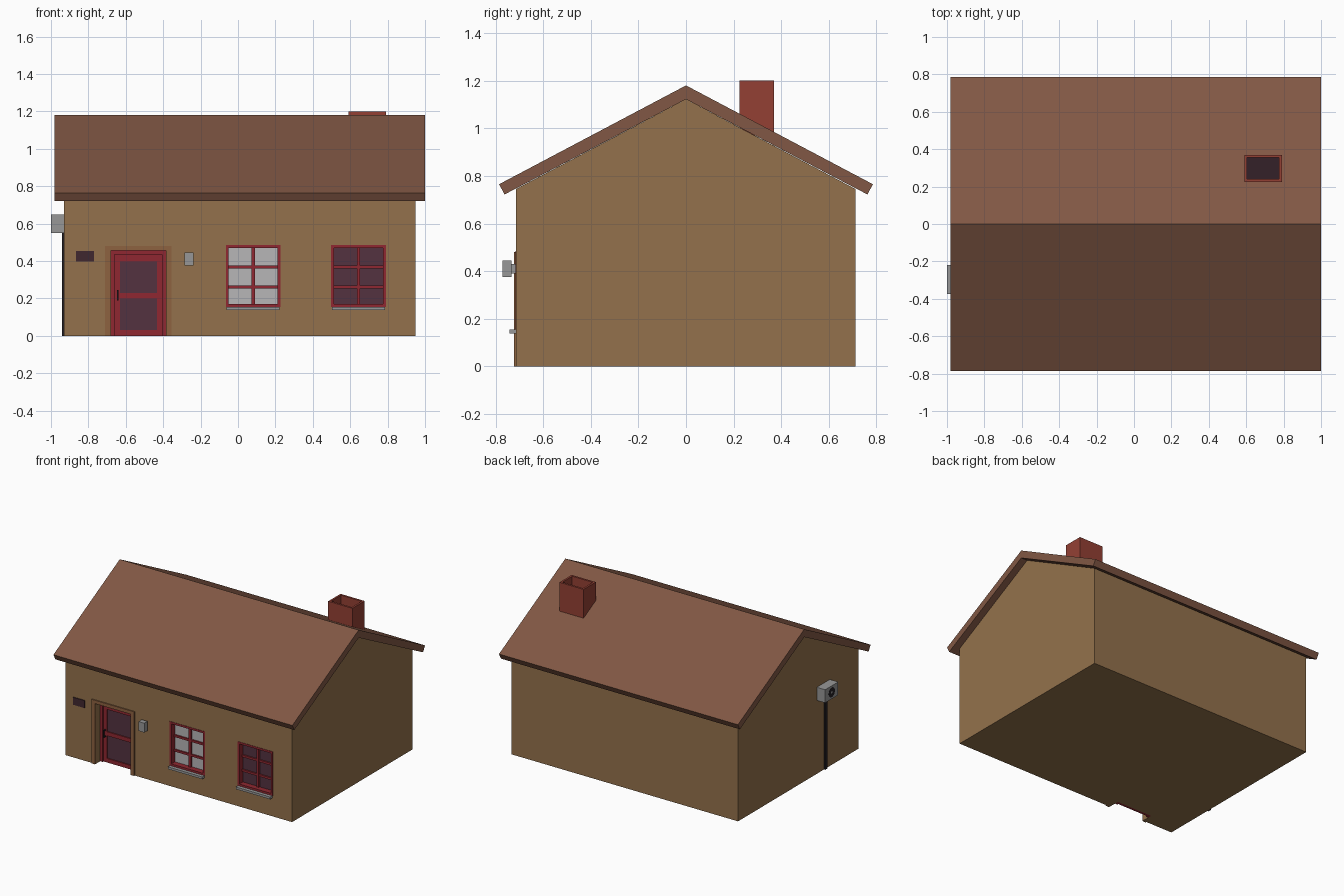
import bpy, bmesh
from mathutils import Matrix, Vector

if "Cube" in bpy.data.objects:
    bpy.data.objects.remove(bpy.data.objects["Cube"])


def material(name, rgb):
    m = bpy.data.materials.new(name)
    m.diffuse_color = [(c / 255) ** 2.2 for c in rgb] + [1]
    m.use_nodes = True
    m.node_tree.nodes["Principled BSDF"].inputs["Base Color"].default_value = m.diffuse_color
    return m


WALL = material("wall_tan", (146, 113, 77))
ROOF = material("roof_brown", (128, 88, 70))
BRICK = material("brick_red", (146, 66, 55))
RED = material("red_paint", (142, 44, 52))
WOOD = material("door_wood", (140, 98, 66))
DARK = material("dark_glass", (84, 54, 66))
PALE = material("pale_glass", (182, 180, 182))
BLACK = material("black", (40, 36, 40))
SOOT = material("soot", (55, 38, 45))
SIGN = material("sign_dark", (66, 44, 50))
GREY = material("grey", (150, 150, 150))


def finish(name, bm, mat):
    bmesh.ops.recalc_face_normals(bm, faces=bm.faces)
    me = bpy.data.meshes.new(name)
    bm.to_mesh(me)
    bm.free()
    ob = bpy.data.objects.new(name, me)
    bpy.context.collection.objects.link(ob)
    if mat:
        me.materials.append(mat)
    return ob


def boxes(name, mat, *ranges):
    """One object of boxes, each (x0, x1, y0, y1, z0, z1)."""
    bm = bmesh.new()
    for x0, x1, y0, y1, z0, z1 in ranges:
        mid = Vector(((x0 + x1) / 2, (y0 + y1) / 2, (z0 + z1) / 2))
        size = Matrix.Diagonal((x1 - x0, y1 - y0, z1 - z0, 1))
        bmesh.ops.create_cube(bm, size=1, matrix=Matrix.Translation(mid) @ size)
    return finish(name, bm, mat)


def prism(name, mat, profile, x0, x1):
    """Extrude a (y, z) profile along x."""
    bm = bmesh.new()
    f = bm.faces.new([bm.verts.new((x0, y, z)) for y, z in profile])
    ext = bmesh.ops.extrude_face_region(bm, geom=[f])["geom"]
    vs = [v for v in ext if isinstance(v, bmesh.types.BMVert)]
    bmesh.ops.translate(bm, vec=(x1 - x0, 0, 0), verts=vs)
    return finish(name, bm, mat)


def cylinder(name, mat, loc, r, depth, axis, sides=16):
    bm = bmesh.new()
    rot = Vector((0, 0, 1)).rotation_difference(Vector(axis)).to_matrix().to_4x4()
    bmesh.ops.create_cone(bm, cap_ends=True, segments=sides, radius1=r, radius2=r,
                          depth=depth, matrix=Matrix.Translation(loc) @ rot)
    return finish(name, bm, mat)


def carve(ob, *ranges):
    """Cut box-shaped openings, then discard the cutter."""
    cutter = boxes("cutter", None, *ranges)
    cutter.hide_render = True
    mod = ob.modifiers.new("openings", "BOOLEAN")
    mod.operation, mod.solver, mod.object = "DIFFERENCE", "EXACT", cutter
    bpy.context.view_layer.objects.active = ob
    bpy.ops.object.modifier_apply(modifier=mod.name)
    bpy.data.objects.remove(cutter)


FRONT = -0.714

# Gabled walls with door and window recesses
walls = prism("walls", WALL, [(FRONT, 0), (0.712, 0), (0.712, 0.745), (0, 1.122), (FRONT, 0.745)],
              -0.93, 0.948)
WINDOWS = [("left_window", -0.065, PALE), ("right_window", 0.498, DARK)]
W, Z0, Z1 = 0.292, 0.155, 0.485
carve(walls, (-0.68, -0.385, -0.9, -0.63, -0.1, 0.455),
      *[(x, x + W, -0.9, -0.665, Z0, Z1) for _, x, _ in WINDOWS])

# Roof
prism("roof", ROOF, [(0, 1.18), (0.785, 0.765), (0.762, 0.722), (0, 1.122),
                     (-0.762, 0.722), (-0.785, 0.765)], -0.98, 1.0)

# Chimney
chimney = boxes("chimney", BRICK, (0.59, 0.79, 0.225, 0.37, 0.97, 1.2))
carve(chimney, (0.605, 0.775, 0.24, 0.355, 1.1, 1.3))
boxes("chimney_flue", SOOT, (0.605, 0.775, 0.24, 0.355, 1.09, 1.102))

# Windows: frame, glazing bars, glass and sill
for name, x, glass in WINDOWS:
    t = 0.015
    xm = x + W / 2
    boxes(name + "_frame", RED,
          (x, x + t, -0.717, -0.665, Z0, Z1), (x + W - t, x + W, -0.717, -0.665, Z0, Z1),
          (x + t, x + W - t, -0.717, -0.665, Z1 - t, Z1), (x + t, x + W - t, -0.717, -0.665, Z0, Z0 + t))
    boxes(name + "_bars", RED, (xm - 0.009, xm + 0.009, -0.687, -0.67, Z0 + t, Z1 - t),
          *[(x + t, x + W - t, -0.686, -0.67, z - 0.008, z + 0.008) for z in (0.26, 0.369)])
    boxes(name + "_glass", glass, (x + t, x + W - t, -0.675, -0.667, Z0 + t, Z1 - t))
    boxes(name + "_sill", GREY, (x + 0.004, x + W - 0.004, -0.742, -0.7, 0.138, Z0))

# Door surround, frame, leaf, glass and handle
boxes("door_surround", WOOD, (-0.71, -0.68, -0.722, -0.71, 0, 0.48),
      (-0.385, -0.355, -0.722, -0.71, 0, 0.48), (-0.68, -0.385, -0.722, -0.71, 0.455, 0.48))
boxes("door_frame", RED, (-0.68, -0.66, -0.66, -0.63, 0, 0.455),
      (-0.405, -0.385, -0.66, -0.63, 0, 0.455), (-0.66, -0.405, -0.66, -0.63, 0.435, 0.455))
boxes("door_leaf", RED, (-0.66, -0.632, -0.65, -0.63, 0, 0.435), (-0.433, -0.405, -0.65, -0.63, 0, 0.435),
      *[(-0.632, -0.433, -0.65, -0.63, a, b) for a, b in ((0, 0.03), (0.2, 0.23), (0.397, 0.435))])
boxes("door_glass", DARK, *[(-0.632, -0.433, -0.642, -0.632, a, b) for a, b in ((0.03, 0.2), (0.23, 0.397))])
boxes("door_handle", BLACK, (-0.648, -0.64, -0.672, -0.664, 0.19, 0.245),
      *[(-0.648, -0.64, -0.664, -0.65, z, z + 0.008) for z in (0.19, 0.237)])

# Name-free plaque and wall lamp
boxes("plaque", SIGN, (-0.865, -0.77, -0.72, -0.71, 0.397, 0.453))
boxes("wall_lamp", GREY, (-0.285, -0.237, -0.77, -0.732, 0.375, 0.445))
boxes("wall_lamp_bracket", GREY, (-0.273, -0.249, -0.732, -0.71, 0.39, 0.43))

# Fan unit on the left wall with its pipe
boxes("fan_unit", GREY, (-0.999, -0.93, -0.375, -0.22, 0.55, 0.648))
cylinder("fan_grille", BLACK, (-0.998, -0.298, 0.599), 0.036, 0.004, (1, 0, 0), 20)
cylinder("fan_hub", GREY, (-0.9985, -0.298, 0.599), 0.01, 0.003, (1, 0, 0), 12)
boxes("fan_pipe", BLACK, (-0.94, -0.925, -0.33, -0.305, 0, 0.56))
